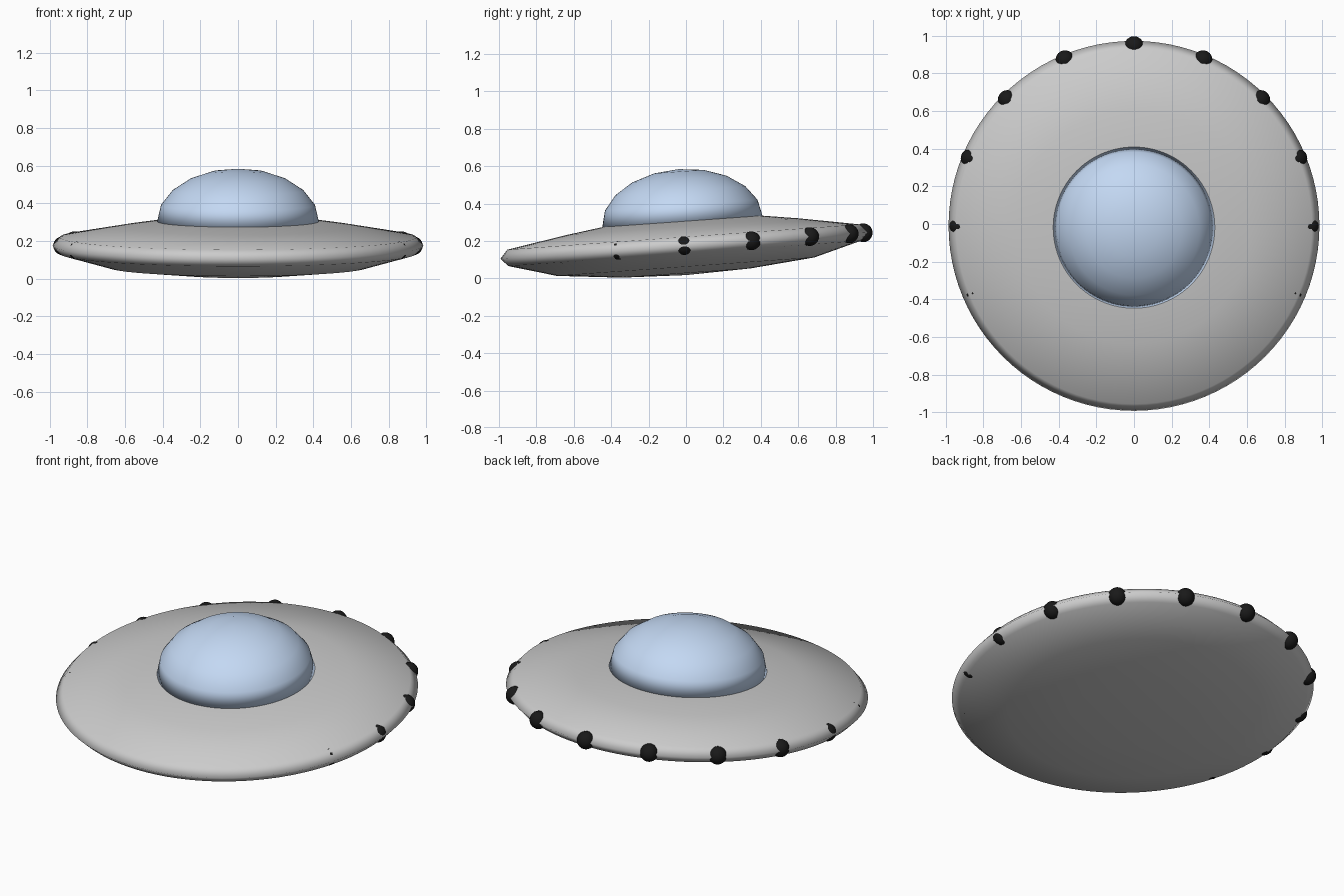
import bpy, bmesh
from math import sin, cos, pi, radians
from mathutils import Matrix

if "Cube" in bpy.data.objects:
    bpy.data.objects.remove(bpy.data.objects["Cube"])

# everything shares one tilted frame (back raised)
TILT = Matrix.Translation((0, -0.01, 0.175)) @ Matrix.Rotation(radians(4.1), 4, 'X')


def material(name, color):
    m = bpy.data.materials.new(name)
    m.diffuse_color = (*color, 1)
    m.use_nodes = True
    m.node_tree.nodes["Principled BSDF"].inputs["Base Color"].default_value = m.diffuse_color
    return m


def finish(bm, name, mat=None):
    bmesh.ops.recalc_face_normals(bm, faces=bm.faces)
    for f in bm.faces:
        f.smooth = True
    me = bpy.data.meshes.new(name)
    bm.to_mesh(me)
    bm.free()
    ob = bpy.data.objects.new(name, me)
    bpy.context.collection.objects.link(ob)
    ob.matrix_world = TILT
    if mat:
        me.materials.append(mat)
    return ob


def lathe(name, profile, steps=96, mat=None):
    bm = bmesh.new()
    vs = [bm.verts.new((r, 0, z)) for r, z in profile]
    es = [bm.edges.new(p) for p in zip(vs, vs[1:])]
    bmesh.ops.spin(bm, geom=vs + es, cent=(0, 0, 0), axis=(0, 0, 1),
                   angle=2 * pi, steps=steps, use_duplicate=False)
    bmesh.ops.remove_doubles(bm, verts=bm.verts, dist=1e-4)
    return finish(bm, name, mat)


blue = material("glass_blue", (0.55, 0.69, 0.9))
black = material("light_black", (0.01, 0.01, 0.01))

# saucer body
lathe("saucer_hull", [(0, -0.158), (0.345, -0.147), (0.69, -0.113), (0.945, -0.042),
                      (0.985, 0), (0.945, 0.046), (0.62, 0.102), (0.42, 0.131), (0, 0.131)])

# cockpit dome, closed underneath
dome = [(0.43 * cos(i * pi / 10), 0.13 + 0.28 * sin(i * pi / 10)) for i in range(5)]
lathe("cockpit_dome", [(0, 0.127), (0.43, 0.127)] + dome[1:] + [(0, 0.41)], mat=blue)

# ring of rim lights, set slightly back so the front ones sink into the hull
bm = bmesh.new()
for i in range(16):
    a = i * pi / 8
    r = 0.931 + 0.029 * cos(a)
    bmesh.ops.create_uvsphere(bm, u_segments=24, v_segments=16, radius=0.05,
                              matrix=Matrix.Translation((r * sin(a), r * cos(a), 0)))
finish(bm, "rim_lights", black)
